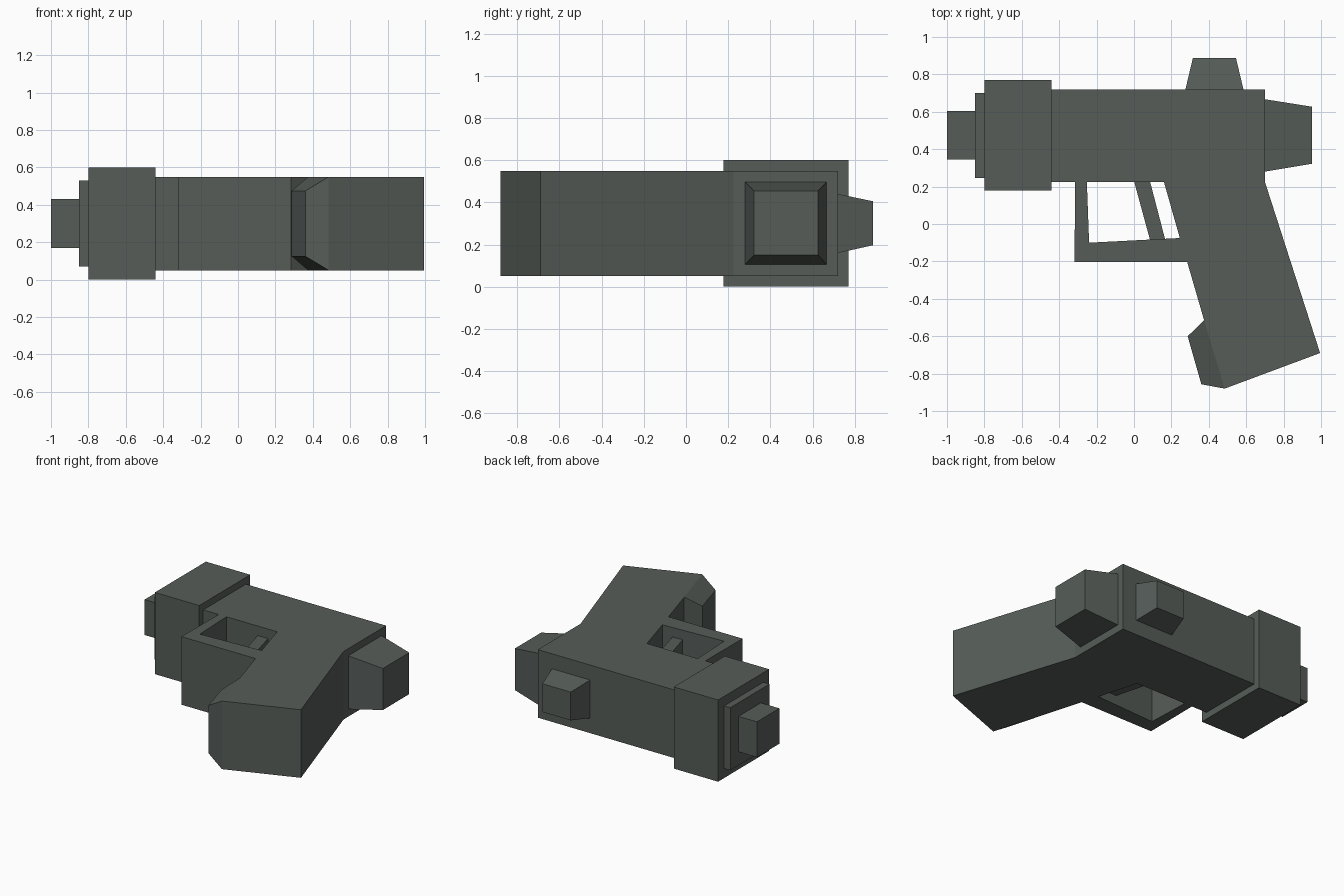
import bpy, bmesh

if "Cube" in bpy.data.objects:
    bpy.data.objects.remove(bpy.data.objects["Cube"])

metal = bpy.data.materials.new("dark_grey_green")
metal.diffuse_color = (0.092, 0.108, 0.098, 1)
metal.use_nodes = True
metal.node_tree.nodes["Principled BSDF"].inputs["Base Color"].default_value = metal.diffuse_color


def finish(name, bm):
    bmesh.ops.recalc_face_normals(bm, faces=bm.faces)
    mesh = bpy.data.meshes.new(name)
    bm.to_mesh(mesh)
    bm.free()
    mesh.materials.append(metal)
    obj = bpy.data.objects.new(name, mesh)
    bpy.context.collection.objects.link(obj)
    return obj


def loft(name, ring_a, ring_b):
    """Solid between two matching rings of 3D points."""
    bm = bmesh.new()
    a = [bm.verts.new(p) for p in ring_a]
    b = [bm.verts.new(p) for p in ring_b]
    bm.faces.new(a)
    bm.faces.new(b)
    n = len(a)
    for i in range(n):
        j = (i + 1) % n
        bm.faces.new((a[i], a[j], b[j], b[i]))
    return finish(name, bm)


def prism(name, outline, z0, z1):
    return loft(name, [(x, y, z0) for x, y in outline],
                [(x, y, z1) for x, y in outline])


def box(name, x0, x1, y0, y1, z0, z1):
    return prism(name, [(x0, y0), (x1, y0), (x1, y1), (x0, y1)], z0, z1)


def rect(a0, a1, b0, b1):
    return [(a0, b0), (a1, b0), (a1, b1), (a0, b1)]


# Receiver and slanted grip in one side profile
prism("receiver_and_grip",
      [(-0.44, 0.225), (-0.44, 0.72), (0.70, 0.72), (0.70, 0.225),
       (0.995, -0.69), (0.485, -0.88), (0.375, -0.515), (0.285, -0.205),
       (0.245, -0.075), (0.16, 0.225)], 0.05, 0.55)

# Trigger guard and trigger
prism("trigger_guard",
      [(-0.315, 0.225), (-0.318, -0.203), (0.285, -0.203), (0.245, -0.075),
       (-0.24, -0.10), (-0.252, 0.225)], 0.05, 0.55)
prism("trigger",
      [(0.0, 0.23), (0.085, 0.23), (0.167, -0.085), (0.087, -0.09)], 0.12, 0.48)

# Stepped muzzle
box("muzzle_block", -0.80, -0.44, 0.178, 0.77, 0.0, 0.60)
box("muzzle_collar", -0.85, -0.80, 0.245, 0.70, 0.07, 0.53)
box("barrel_tip", -1.0, -0.85, 0.345, 0.605, 0.17, 0.43)

# Tapered rear cap
loft("rear_cap",
     [(0.70, y, z) for y, z in rect(0.28, 0.667, 0.105, 0.497)],
     [(0.952, y, z) for y, z in rect(0.322, 0.627, 0.15, 0.455)])

# Tapered sight
loft("sight",
     [(x, 0.72, z) for x, z in rect(0.275, 0.585, 0.16, 0.44)],
     [(x, 0.888, z) for x, z in rect(0.315, 0.545, 0.197, 0.405)])

# Chamfered toe at the foot of the grip
loft("grip_toe",
     [(0.375, -0.515, 0.05), (0.485, -0.88, 0.05),
      (0.485, -0.88, 0.55), (0.375, -0.515, 0.55)],
     [(0.287, -0.60, 0.125), (0.36, -0.857, 0.125),
      (0.36, -0.857, 0.475), (0.287, -0.60, 0.475)])
